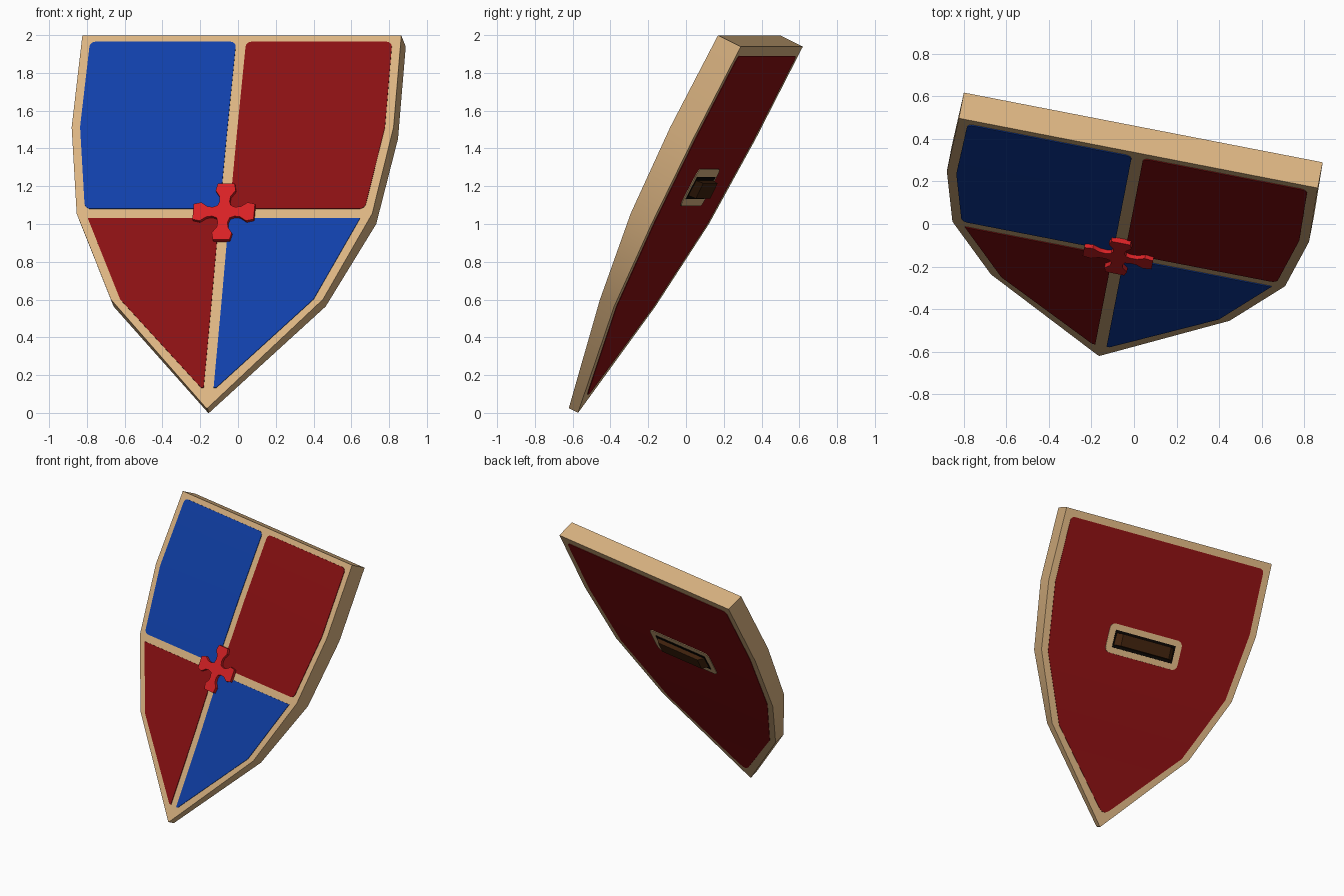
import bpy, bmesh, math
from mathutils import Matrix, Vector

if "Cube" in bpy.data.objects:
    bpy.data.objects.remove(bpy.data.objects["Cube"])

# --- colours
def mat(name, r, g, b):
    m = bpy.data.materials.new(name)
    m.diffuse_color = (r, g, b, 1)
    m.use_nodes = True
    m.node_tree.nodes["Principled BSDF"].inputs["Base Color"].default_value = m.diffuse_color
    return m

TAN = mat("tan wood", .70, .45, .22)
BLUE = mat("royal blue", .005, .05, .39)
RED = mat("dark red", .25, .005, .006)
BRIGHT = mat("bright red", .68, .015, .018)
BROWN = mat("brown leather", .05, .016, .004)
BLACK = mat("black recess", .003, .002, .001)

# --- shield frame: u = width, v = up the shield, w = out of the front
yaw, tilt = math.radians(-11), math.radians(26.2)
U = Vector((math.cos(yaw), math.sin(yaw), 0))
H = Vector((-math.sin(yaw), math.cos(yaw), 0))
V = H * math.sin(tilt) + Vector((0, 0, math.cos(tilt)))
W = U.cross(V)
ORIGIN = Vector((-.165, -.62, .025))

# per row: height v, half width, front bow, thickness
ROWS = [(0, .003, 0, .055), (.64, .572, .004, .085), (1.14, .797, .017, .125),
        (1.65, .868, .015, .138), (2.2, .860, 0, .137)]

def table(v, col):
    for a, b in zip(ROWS, ROWS[1:]):
        if v <= b[0] + 1e-6:
            return a[col] + (b[col] - a[col]) * (v - a[0]) / (b[0] - a[0])
    return ROWS[-1][col]

def half(v): return table(v, 1)
def front(v): return table(v, 2)
def back(v): return table(v, 2) - table(v, 3)

def inset(v):
    # horizontal rim width, wider on the slanted lower edges
    return .068 if v < .64 else (.050 if v < 1.14 else .046)

def finish(bm, name, material):
    bmesh.ops.transform(bm, verts=bm.verts, matrix=Matrix.Translation(ORIGIN) @
                        Matrix((U, V, W)).transposed().to_4x4())
    bmesh.ops.recalc_face_normals(bm, faces=bm.faces)
    me = bpy.data.meshes.new(name)
    bm.to_mesh(me)
    bm.free()
    me.materials.append(material)
    ob = bpy.data.objects.new(name, me)
    bpy.context.collection.objects.link(ob)
    bpy.context.view_layer.objects.active = ob
    ob.select_set(True)
    bpy.ops.object.shade_smooth_by_angle(angle=math.radians(30))
    ob.select_set(False)
    return ob

def strip(name, material, v0, v1, left, right, w0, w1, r=0):
    """Slab following the shield surface between two side curves, corners rounded by r."""
    vs = {v0, v1} | {row[0] for row in ROWS if v0 < row[0] < v1}
    if r:
        for f in (.07, .3, .65, 1):
            vs |= {v0 + r * f, v1 - r * f}
    bm = bmesh.new()
    rings = []
    for v in sorted(vs):
        d = min(v - v0, v1 - v, r)
        c = r - math.sqrt(max(0, r * r - (r - d) ** 2)) if r else 0
        a, b = left(v) + c, right(v) - c
        rings.append([bm.verts.new((x, v, w(v)))
                      for x, w in ((a, w0), (b, w0), (b, w1), (a, w1))])
    for p, q in zip(rings, rings[1:]):
        for i in range(4):
            j = (i + 1) % 4
            bm.faces.new((p[i], p[j], q[j], q[i]))
    bm.faces.new(rings[0])
    bm.faces.new(rings[-1])
    return finish(bm, name, material)

def prism(name, material, pts, vec):
    bm = bmesh.new()
    f = bm.faces.new([bm.verts.new(p) for p in pts])
    ext = bmesh.ops.extrude_face_region(bm, geom=[f], use_keep_orig=True)["geom"]
    bmesh.ops.translate(bm, vec=vec, verts=[g for g in ext if isinstance(g, bmesh.types.BMVert)])
    return finish(bm, name, material)

# --- wooden body
strip("shield_body", TAN, 0, 2.2, lambda v: -half(v), half, front, back)

# --- four painted front quarters
G, MID = .027, 1.14
def outer(v): return max(half(v) - inset(v), G + .003)
def raised(v): return front(v) + .004
for name, m, v0, v1, side, r in (("upper_left_quarter", BLUE, MID + .027, 2.16, -1, .03),
                                 ("upper_right_quarter", RED, MID + .027, 2.16, 1, .03),
                                 ("lower_left_quarter", RED, .12, MID - .027, -1, 0),
                                 ("lower_right_quarter", BLUE, .12, MID - .027, 1, 0)):
    if side < 0:
        strip(name, m, v0, v1, lambda v: -outer(v), lambda v: -G, raised, front, r)
    else:
        strip(name, m, v0, v1, lambda v: G, outer, raised, front, r)

# --- painted back
strip("back_panel", RED, .11, 2.145, lambda v: -max(outer(v) - .008, .035),
      lambda v: max(outer(v) - .008, .035), back, lambda v: back(v) - .003, .03)

# --- flared cross on the front centre
arm = [(.036, .036), (.027, .06), (.030, .09), (.054, .125), (.045, .165)]
arm += [(-x, y) for x, y in reversed(arm[1:])]
pts = []
for k in range(4):
    a = k * math.pi / 2
    for x, y in arm:
        pts.append((x * math.cos(a) - y * math.sin(a),
                    MID + x * math.sin(a) + y * math.cos(a), front(MID) - .003))
prism("front_cross", BRIGHT, pts, (0, 0, .027))

# --- handle on the back: tan frame, dark gap, leather grip
HV = 1.36
strip("handle_frame", TAN, HV - .11, HV + .11, lambda v: -.30, lambda v: .30,
      back, lambda v: back(v) - .007, .04)
strip("handle_gap", BLACK, HV - .066, HV + .066, lambda v: -.25, lambda v: .25,
      back, lambda v: back(v) - .010)
b = back(HV)
prism("handle_grip", BROWN, [(-.25, HV - .045, b), (-.20, HV - .045, b - .045),
                             (.20, HV - .045, b - .045), (.25, HV - .045, b)], (0, .09, 0))
